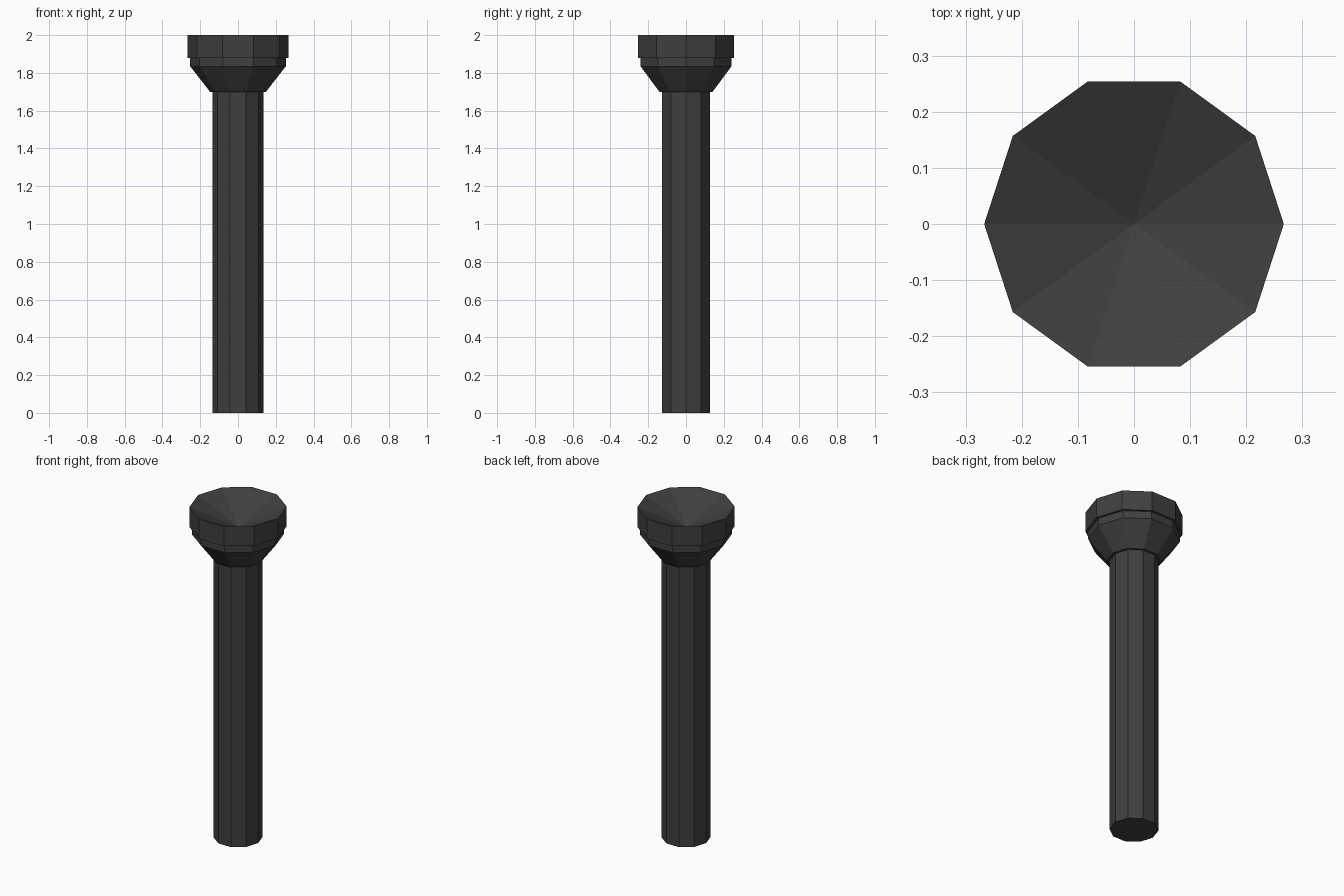
import bpy, bmesh, math

if "Cube" in bpy.data.objects:
    bpy.data.objects.remove(bpy.data.objects["Cube"])

SIDES = 10

mat = bpy.data.materials.new("dark_grey")
mat.diffuse_color = (0.05, 0.05, 0.05, 1)
mat.use_nodes = True
mat.node_tree.nodes["Principled BSDF"].inputs["Base Color"].default_value = mat.diffuse_color


def lathe(name, profile):
    """Revolve (radius, z) points into a ten-sided closed part; radius 0 is a pole."""
    bm = bmesh.new()
    rings = []
    for r, z in profile:
        if r == 0:
            rings.append([bm.verts.new((0, 0, z))] * SIDES)
        else:
            rings.append([bm.verts.new((r * math.cos(2 * math.pi * i / SIDES),
                                        r * math.sin(2 * math.pi * i / SIDES), z))
                          for i in range(SIDES)])
    for a, b in zip(rings, rings[1:]):
        for i in range(SIDES):
            j = (i + 1) % SIDES
            quad = dict.fromkeys((a[i], a[j], b[j], b[i]))
            bm.faces.new(list(quad))
    bmesh.ops.recalc_face_normals(bm, faces=bm.faces)
    mesh = bpy.data.meshes.new(name)
    bm.to_mesh(mesh)
    bm.free()
    mesh.materials.append(mat)
    obj = bpy.data.objects.new(name, mesh)
    bpy.context.collection.objects.link(obj)
    return obj


# Long handle tube
lathe("handle", [(0, 0), (0.134, 0), (0.134, 1.71), (0, 1.71)])

# Flared head with a wider lip and a conical reflector sunk into the top
lathe("head", [(0, 1.70), (0.148, 1.70), (0.156, 1.71), (0.253, 1.835),
               (0.253, 1.88), (0.267, 1.88), (0.267, 2.0), (0, 1.88)])
